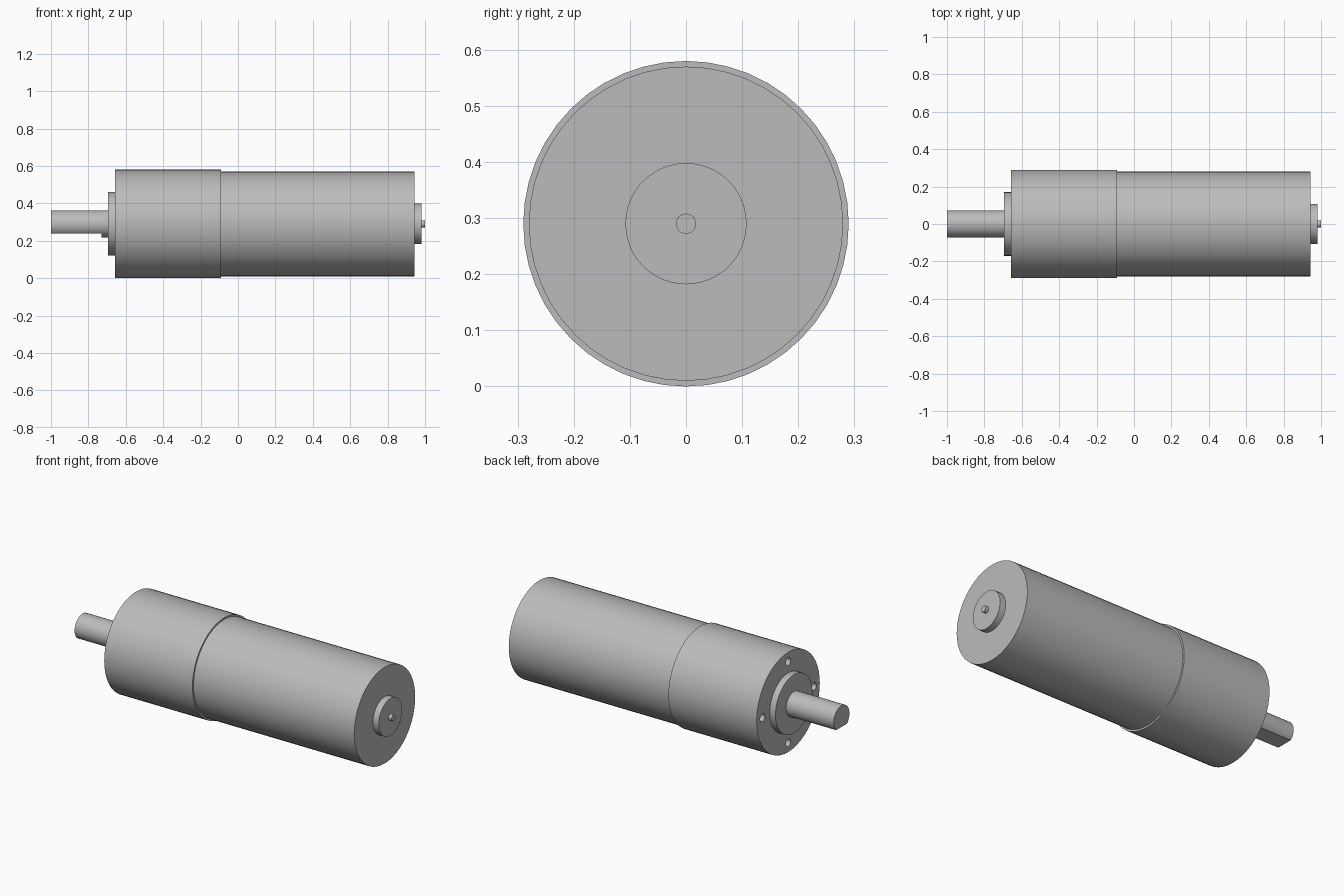
import bpy
import math
from math import radians

if "Cube" in bpy.data.objects:
    bpy.data.objects.remove(bpy.data.objects["Cube"])

AXIS_Z = 0.29
FACE_X = -0.657

steel = bpy.data.materials.new("grey_steel")
steel.use_nodes = True
GREY = (0.5, 0.5, 0.5, 1)
steel.diffuse_color = GREY
steel.node_tree.nodes["Principled BSDF"].inputs["Base Color"].default_value = GREY


def rod(name, x0, x1, radius, y=0, z=0, sides=48):
    """Cylinder along x, offset from the motor axis by y and z."""
    bpy.ops.mesh.primitive_cylinder_add(
        vertices=sides, radius=radius, depth=x1 - x0,
        location=((x0 + x1) / 2, y, AXIS_Z + z), rotation=(0, radians(90), 0))
    obj = bpy.context.object
    obj.name = name
    bpy.ops.object.transform_apply(location=False, rotation=True, scale=True)
    obj.data.materials.append(steel)
    bpy.ops.object.shade_smooth_by_angle(angle=radians(30))
    return obj


def cut(target, cutter):
    """Subtract a hidden cutter from the target."""
    cutter.hide_render = True
    cutter.hide_set(True)
    cutter.display_type = 'WIRE'
    mod = target.modifiers.new(cutter.name, 'BOOLEAN')
    mod.operation = 'DIFFERENCE'
    mod.solver = 'EXACT'
    mod.object = cutter
    bpy.context.view_layer.objects.active = target
    bpy.ops.object.modifier_apply(modifier=mod.name)
    bpy.data.objects.remove(cutter)


# Main bodies
gearbox = rod("gearbox_housing", FACE_X, -0.09, 0.29)
rod("motor_can", -0.09, 0.943, 0.28)

# Rear bearing boss and the end of the motor spindle
rod("rear_bearing_boss", 0.943, 0.98, 0.108)
rod("rear_spindle_tip", 0.98, 1.0, 0.018, sides=24)

# Front pilot boss
rod("front_pilot_boss", -0.694, FACE_X, 0.17)

# Output shaft with a flat ground along its underside
shaft = rod("output_shaft", -1.0, -0.694, 0.072)
bpy.ops.mesh.primitive_cube_add(size=0.3, location=(-0.88, 0, AXIS_Z - 0.052 - 0.15))
cut(shaft, bpy.context.object)

# Four mounting holes in the gearbox face
for i in range(4):
    a = i * math.pi / 2
    hole = rod(f"hole_cutter_{i}", FACE_X - 0.05, FACE_X + 0.11, 0.022,
               0.236 * math.cos(a), 0.236 * math.sin(a), 24)
    cut(gearbox, hole)

# Keep rounded walls smooth and rims sharp after cutting
for obj in (shaft, gearbox):
    bpy.ops.object.select_all(action='DESELECT')
    obj.select_set(True)
    bpy.context.view_layer.objects.active = obj
    bpy.ops.object.shade_smooth_by_angle(angle=radians(30))
